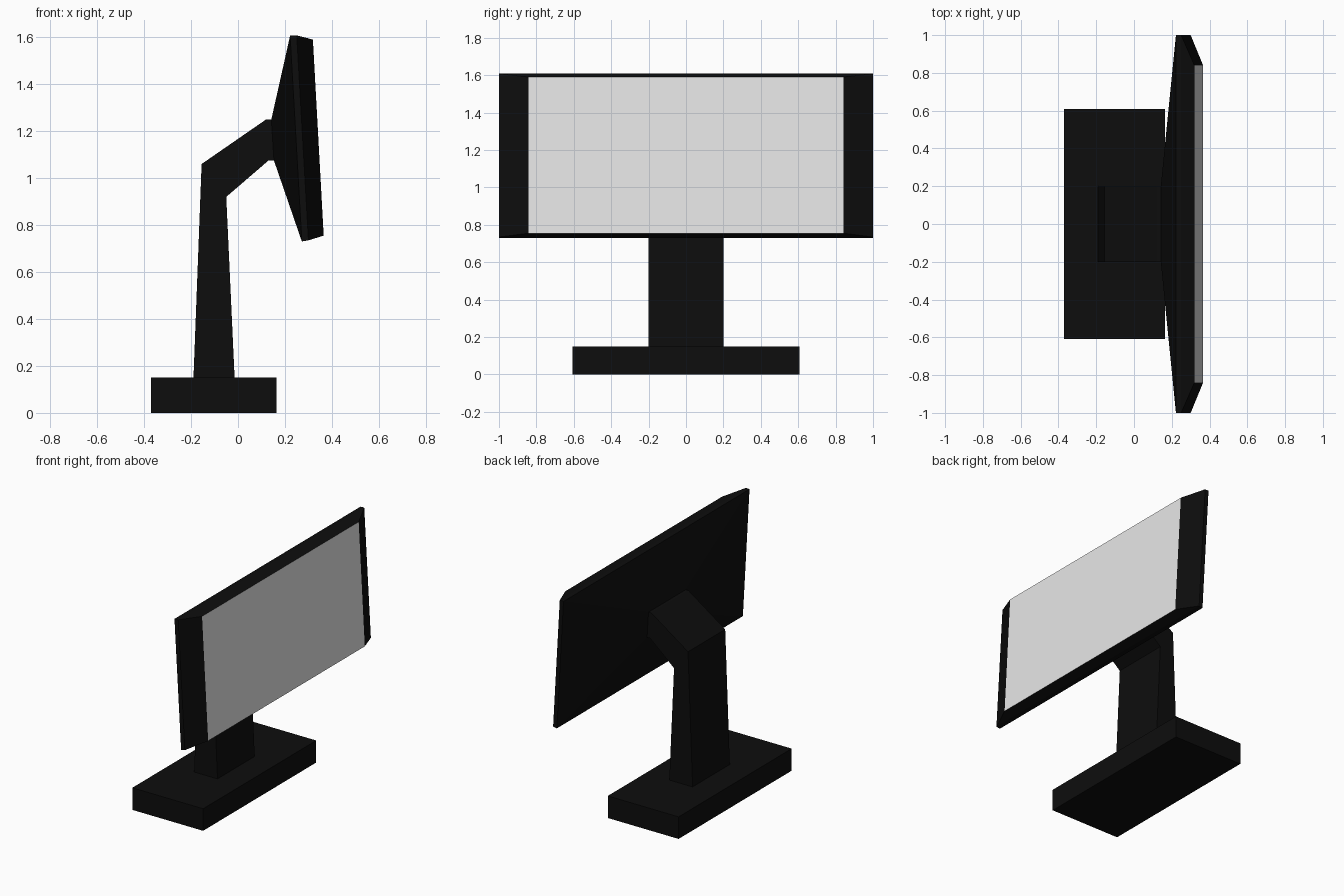
import bpy
import bmesh

cube = bpy.data.objects.get("Cube")
if cube:
    bpy.data.objects.remove(cube, do_unlink=True)


def make_material(name, value):
    mat = bpy.data.materials.new(name)
    mat.use_nodes = True
    color = (value, value, value, 1)
    mat.diffuse_color = color
    mat.node_tree.nodes["Principled BSDF"].inputs["Base Color"].default_value = color
    return mat


black = make_material("black plastic", 0.004)
pale = make_material("pale screen", 0.8)


def loft(name, loops, materials):
    """Skin matching closed loops in order and cap both ends."""
    bm = bmesh.new()
    rings = [[bm.verts.new(p) for p in loop] for loop in loops]
    for a, b in zip(rings, rings[1:]):
        for i in range(len(a)):
            j = (i + 1) % len(a)
            bm.faces.new((a[i], a[j], b[j], b[i]))
    bm.faces.new(rings[0])
    end_cap = bm.faces.new(rings[-1])
    end_cap.material_index = len(materials) - 1
    bmesh.ops.recalc_face_normals(bm, faces=bm.faces)
    mesh = bpy.data.meshes.new(name)
    bm.to_mesh(mesh)
    bm.free()
    for mat in materials:
        mesh.materials.append(mat)
    obj = bpy.data.objects.new(name, mesh)
    bpy.context.collection.objects.link(obj)
    return obj


def extrude_profile(name, profile, half_width):
    """Extrude an x-z outline evenly to both sides."""
    loops = [[(x, y, z) for x, z in profile] for y in (-half_width, half_width)]
    return loft(name, loops, [black])


def tilted_rectangle(top, bottom, half_width):
    """Rectangle spanning a slanted line from top to bottom."""
    (tx, tz), (bx, bz) = top, bottom
    return [(tx, -half_width, tz), (tx, half_width, tz),
            (bx, half_width, bz), (bx, -half_width, bz)]


# Flat foot
extrude_profile("base", [(-0.37, 0), (0.163, 0), (0.163, 0.15), (-0.37, 0.15)], 0.608)

# Tapered neck bending forward to the display
extrude_profile("stand_arm", [
    (-0.19, 0.14), (-0.155, 1.06), (0.12, 1.25), (0.15, 1.25),
    (0.162, 1.075), (0.13, 1.075), (-0.05, 0.92), (-0.014, 0.14)], 0.2)

# Display: sloped back, thin rim, bevelled bezel, screen as the front cap
loft("display", [
    tilted_rectangle((0.142, 1.25), (0.153, 1.075), 0.2),
    tilted_rectangle((0.222, 1.607), (0.272, 0.73), 1),
    tilted_rectangle((0.25, 1.608), (0.3, 0.735), 1),
    tilted_rectangle((0.319, 1.59), (0.365, 0.755), 0.842),
], [black, pale])
